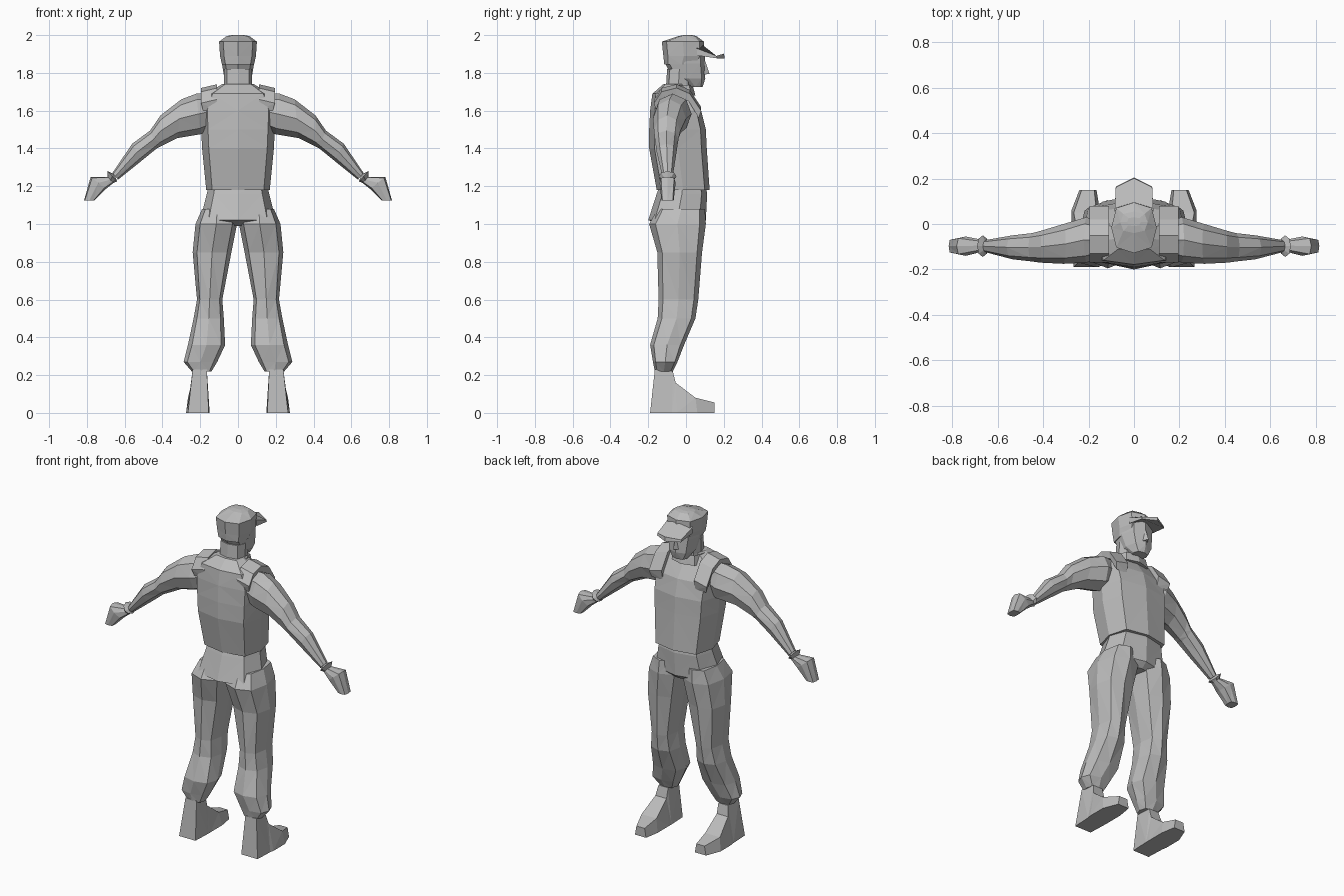
import bpy, bmesh, math
from mathutils import Vector as V

mat = bpy.data.materials.new("plain grey")
mat.diffuse_color = (0.5, 0.5, 0.5, 1)


def loft(name, rings, mirror=False):
    """Skin rings of equal point count, cap both ends, optionally mirror in x."""
    bm = bmesh.new()
    rows = [[bm.verts.new(p) for p in r] for r in rings]
    n = len(rows[0])
    for a, b in zip(rows, rows[1:]):
        for i in range(n):
            j = (i + 1) % n
            bm.faces.new((a[i], a[j], b[j], b[i]))
    bm.faces.new(rows[0][::-1])
    bm.faces.new(rows[-1])
    bmesh.ops.triangulate(bm, faces=[f for f in bm.faces if len(f.verts) == 4],
                          quad_method='SHORT_EDGE')
    bmesh.ops.recalc_face_normals(bm, faces=bm.faces)
    me = bpy.data.meshes.new(name)
    bm.to_mesh(me)
    bm.free()
    me.materials.append(mat)
    ob = bpy.data.objects.new(name, me)
    bpy.context.collection.objects.link(ob)
    if mirror:
        m = ob.modifiers.new("mirror", 'MIRROR')
        m.use_mirror_merge = False
    return ob


def oval(c, u, v, n=8, box=1.1):
    """Ring that reaches c +- u and c +- v, with fuller diagonals."""
    pts = []
    for i in range(n):
        a = 2 * math.pi * i / n
        k = box if i % (n // 4) else 1
        pts.append(c + u * math.cos(a) * k + v * math.sin(a) * k)
    return pts


def level(z, x0, x1, y0, y1, box=1.1):
    """Horizontal ring from its extents."""
    return oval(V(((x0 + x1) / 2, (y0 + y1) / 2, z)),
                V(((x1 - x0) / 2, 0, 0)), V((0, (y1 - y0) / 2, 0)), 8, box)


def limb(top, bot, y0, y1, box=1.0):
    """Ring across the arm from its upper and lower outline points (x, z)."""
    t, b = V((top[0], 0, top[1])), V((bot[0], 0, bot[1]))
    return oval((t + b) / 2 + V((0, (y0 + y1) / 2, 0)),
                V((0, (y1 - y0) / 2, 0)), (t - b) / 2, 8, box)


def body(name, rows, box=1.1):
    return loft(name, [level(z, -w, w, a, b, box) for z, w, a, b in rows])


# Vest-covered torso and trouser seat
body("torso", [(1.18, .168, -.155, .125), (1.40, .19, -.195, .11),
               (1.50, .195, -.195, .105), (1.60, .20, -.19, .08),
               (1.69, .165, -.178, .02), (1.74, .085, -.12, -.01)], 1.15)
body("pelvis", [(1.20, .155, -.14, .105), (1.16, .165, -.155, .112),
                (1.02, .20, -.20, .105), (0.99, .13, -.10, .07)])

# Trouser legs
loft("trouser_leg", [level(*r) for r in (
    (1.08, .03, .19, -.15, .10), (1.00, .005, .225, -.195, .105),
    (.85, .035, .24, -.152, .085), (.60, .083, .217, -.145, .065),
    (.50, .075, .235, -.15, .05), (.36, .068, .265, -.19, -.01),
    (.27, .11, .288, -.175, -.045), (.22, .14, .245, -.165, -.07))], True)

# Shoes: sole y, top y, top z, then sole and top x limits
shoe = [(-.19, -.165, .23, .155, .265, .165, .24),
        (-.075, -.07, .22, .15, .27, .17, .235),
        (-.05, -.055, .16, .15, .275, .17, .245),
        (.06, .05, .08, .15, .275, .165, .265),
        (.15, .15, .055, .165, .24, .175, .23)]
loft("shoe", [[(a, yb, 0), (b, yb, 0), (d, yt, z), (c, yt, z)]
              for yb, yt, z, a, b, c, d in shoe], True)

# Arms with short sleeve, forearm, cuff and hand
loft("arm", [limb(*r) for r in (
    ((.15, 1.69), (.15, 1.50), -.15, .01), ((.22, 1.69), (.20, 1.475), -.17, .03),
    ((.30, 1.66), (.32, 1.455), -.175, 0), ((.41, 1.575), (.41, 1.41), -.17, -.03),
    ((.465, 1.495), (.43, 1.40), -.165, -.04), ((.56, 1.425), (.51, 1.335), -.155, -.05),
    ((.665, 1.27), (.635, 1.235), -.125, -.07))], True)
loft("cuff", [limb(*r) for r in (
    ((.66, 1.265), (.645, 1.24), -.12, -.075), ((.69, 1.28), (.64, 1.225), -.145, -.05),
    ((.69, 1.245), (.665, 1.215), -.12, -.075))], True)
loft("hand", [limb(*r) for r in (
    ((.68, 1.25), (.65, 1.225), -.12, -.07, 1.1), ((.78, 1.25), (.70, 1.185), -.14, -.055, 1.15),
    ((.815, 1.125), (.76, 1.125), -.13, -.065, 1.2))], True)

# Vest straps over the shoulders
strap = [(-.17, 1.65), (-.13, 1.71), (-.05, 1.73), (.02, 1.70), (.08, 1.61)]
loft("vest_strap", [[(.11, y, z + .01), (.195, y, z - .01),
                     (.185, y * .9 - .004, z - .05), (.11, y * .9 - .004, z - .05)]
                    for y, z in strap], True)

# Shirt collar, neck and head
body("collar", [(1.68, .10, -.15, .05), (1.735, .09, -.125, .035), (1.72, .07, -.10, .02)])
body("neck", [(1.66, .085, -.13, .02), (1.74, .075, -.105, .025), (1.82, .075, -.10, .03)])
body("head", [(1.725, .045, .01, .088), (1.77, .072, -.07, .102),
              (1.85, .085, -.11, .10), (1.90, .085, -.11, .10)])
loft("nose", [[(-.02, .09, 1.79), (.02, .09, 1.79), (0, .125, 1.795)],
              [(-.01, .09, 1.86), (.01, .09, 1.86), (0, .103, 1.86)]])

# Cap crown and peak
body("cap_crown", [(1.845, .085, -.115, .07), (1.89, .095, -.12, .098),
                   (1.965, .10, -.128, .095), (1.995, .06, -.04, .055), (2.0, .03, -.01, .03)])
outline = [(-.085, .06, 1.90), (-.08, .165, 1.885), (0, .205, 1.885),
           (.08, .165, 1.885), (.085, .06, 1.90), (0, .07, 1.935)]
loft("cap_peak", [[(x, y, z - .008) for x, y, z in outline],
                  [(x, y - .004, z + (.03 if y < .1 else .005) + (.012 if x == 0 and y > .1 else 0))
                   for x, y, z in outline]])
